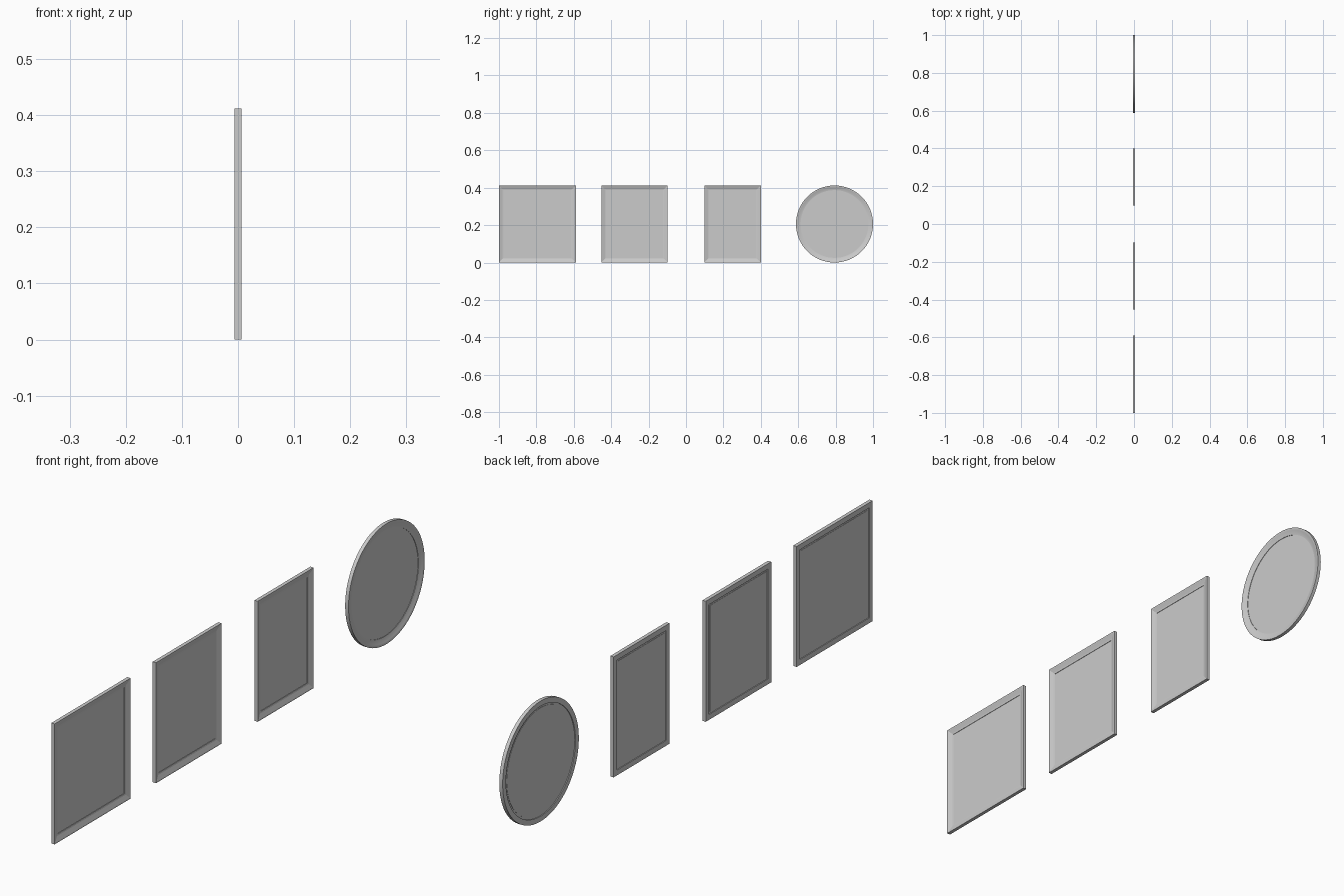
import bpy, bmesh, math

if "Cube" in bpy.data.objects:
    bpy.data.objects.remove(bpy.data.objects["Cube"])

H = 0.412          # common height
T = 0.0063         # half thickness

# Moulding section: (inset from outer edge, x), closed loop
SECTION = [(0, -T), (0, T), (0.004, T), (0.009, 0.0045), (0.019, 0.001),
           (0.025, 0.0), (0.025, -0.002), (0.025, -0.0035), (0.018, -0.0035), (0.018, -T)]


def rect_outline(yc, w):
    def outline(inset):
        a, b = w / 2 - inset, H / 2 - inset
        return [(yc + sy * a, H / 2 + sz * b)
                for sy, sz in ((-1, -1), (1, -1), (1, 1), (-1, 1))]
    return outline


def round_outline(yc, n=64):
    def outline(inset):
        r = H / 2 - inset
        return [(yc + r * math.cos(2 * math.pi * i / n),
                 H / 2 + r * math.sin(2 * math.pi * i / n)) for i in range(n)]
    return outline


def finish(name, bm):
    bmesh.ops.recalc_face_normals(bm, faces=bm.faces)
    me = bpy.data.meshes.new(name)
    bm.to_mesh(me)
    bm.free()
    ob = bpy.data.objects.new(name, me)
    bpy.context.collection.objects.link(ob)
    return ob


def ring(bm, outline, inset, x):
    return [bm.verts.new((x, y, z)) for y, z in outline(inset)]


def bridge(bm, a, b):
    n = len(a)
    for i in range(n):
        j = (i + 1) % n
        bm.faces.new((a[i], a[j], b[j], b[i]))


def picture(name, outline, smooth=False):
    # moulding swept round the outline
    bm = bmesh.new()
    rings = [ring(bm, outline, i, x) for i, x in SECTION]
    for k in range(len(rings)):
        bridge(bm, rings[k], rings[(k + 1) % len(rings)])
    frame = finish(name + "_frame", bm)
    # picture panel sitting in the rebate
    bm = bmesh.new()
    front = ring(bm, outline, 0.0245, -0.0015)
    back = ring(bm, outline, 0.0245, -0.0045)
    bridge(bm, front, back)
    bm.faces.new(front)
    bm.faces.new(back)
    panel = finish(name + "_panel", bm)
    if smooth:
        for ob in (frame, panel):
            bpy.ops.object.select_all(action='DESELECT')
            ob.select_set(True)
            bpy.context.view_layer.objects.active = ob
            bpy.ops.object.shade_smooth_by_angle(angle=math.radians(20))


# Row of three rectangular pictures and one round one
for name, y0, y1 in (("square", -1.0, -0.589), ("wide", -0.452, -0.098), ("narrow", 0.098, 0.4)):
    picture(name, rect_outline((y0 + y1) / 2, y1 - y0))
picture("round", round_outline(1 - H / 2), smooth=True)
